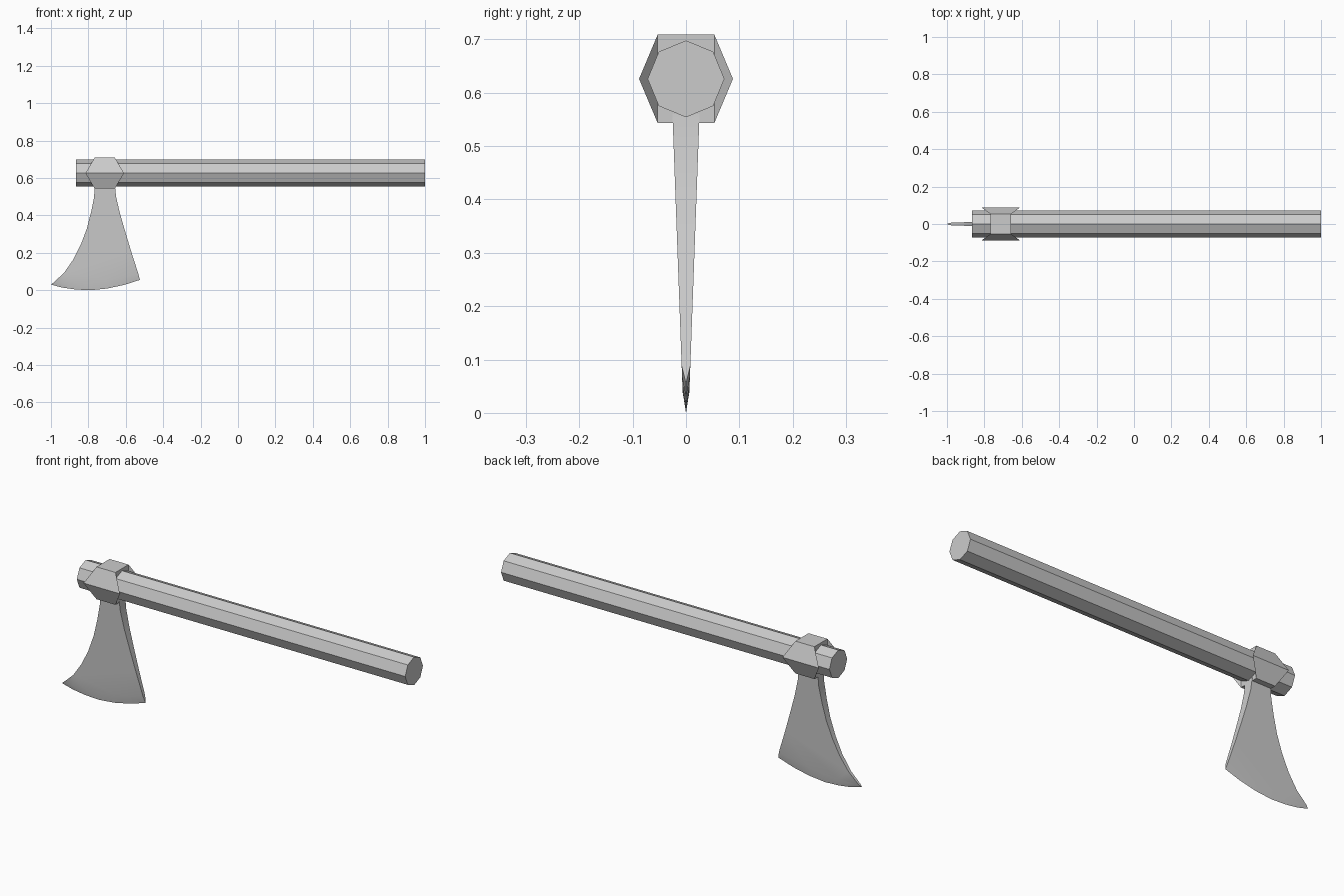
import bpy, bmesh, math

if "Cube" in bpy.data.objects:
    bpy.data.objects.remove(bpy.data.objects["Cube"])

AXIS_Z = 0.626


def make_object(name, bm):
    bmesh.ops.recalc_face_normals(bm, faces=bm.faces[:])
    mesh = bpy.data.meshes.new(name)
    bm.to_mesh(mesh)
    bm.free()
    obj = bpy.data.objects.new(name, mesh)
    bpy.context.collection.objects.link(obj)
    return obj


# Handle: octagonal bar along x, corner up
bpy.ops.mesh.primitive_cylinder_add(vertices=8, radius=0.072, depth=1.865,
                                    location=(0.0675, 0, AXIS_Z),
                                    rotation=(0, math.pi / 2, 0))
bpy.context.object.name = "handle"

# Collar: flat top and bottom, cheeks ridged at mid height and flared along x
bm = bmesh.new()
cx = -0.7125
section = [(-0.053, 0.083, 0.054), (-0.088, 0, 0.103), (-0.053, -0.083, 0.054),
           (0.053, -0.083, 0.054), (0.088, 0, 0.103), (0.053, 0.083, 0.054)]
left, right = [[bm.verts.new((cx + s * hx, y, AXIS_Z + z)) for y, z, hx in section]
               for s in (-1, 1)]
for i in range(6):
    j = (i + 1) % 6
    bm.faces.new((left[i], left[j], right[j], right[i]))
for ring in (left, right):
    bm.faces.new(ring[0:3])
    bm.faces.new(ring[3:6])
    bm.faces.new((ring[0], ring[2], ring[3], ring[5]))
make_object("collar", bm)

# Blade: tapering flanks, then a bevel down to the curved cutting edge
back = [(-0.767, 0.56), (-0.769, 0.50), (-0.785, 0.42), (-0.808, 0.33),
        (-0.84, 0.245), (-0.88, 0.165), (-0.93, 0.093)]
bevel = [(-0.985, 0.042), (-0.935, 0.038), (-0.87, 0.04), (-0.79, 0.046),
         (-0.70, 0.056), (-0.615, 0.069), (-0.533, 0.088)]
front = [(-0.572, 0.21), (-0.602, 0.31), (-0.631, 0.41), (-0.652, 0.50), (-0.658, 0.56)]
edge = [(-1.0, 0.03), (-0.94, 0.014), (-0.87, 0.004), (-0.79, 0.0),
        (-0.70, 0.009), (-0.61, 0.028), (-0.525, 0.055)]
outline = back + bevel + front


def half_thickness(z):
    return 0.006 + 0.0365 * (z - 0.03)


bm = bmesh.new()
flanks = [[bm.verts.new((x, s * half_thickness(z), z)) for x, z in outline]
          for s in (-1, 1)]
cut = [bm.verts.new((x, 0, z)) for x, z in edge]
start, end = len(back), len(back) + len(bevel) - 1
n = len(outline)
a, b = flanks
for flank in flanks:
    bm.faces.new(flank)
    for k in range(len(cut) - 1):
        bm.faces.new((flank[start + k], flank[start + k + 1], cut[k + 1], cut[k]))
for i in range(n):
    if not start <= i < end:
        j = (i + 1) % n
        bm.faces.new((a[i], a[j], b[j], b[i]))
for i, tip in ((start, cut[0]), (end, cut[-1])):
    bm.faces.new((a[i], b[i], tip))
blade = make_object("blade", bm)
bpy.ops.object.select_all(action='DESELECT')
blade.select_set(True)
bpy.context.view_layer.objects.active = blade
bpy.ops.object.shade_smooth_by_angle(angle=math.radians(20))
